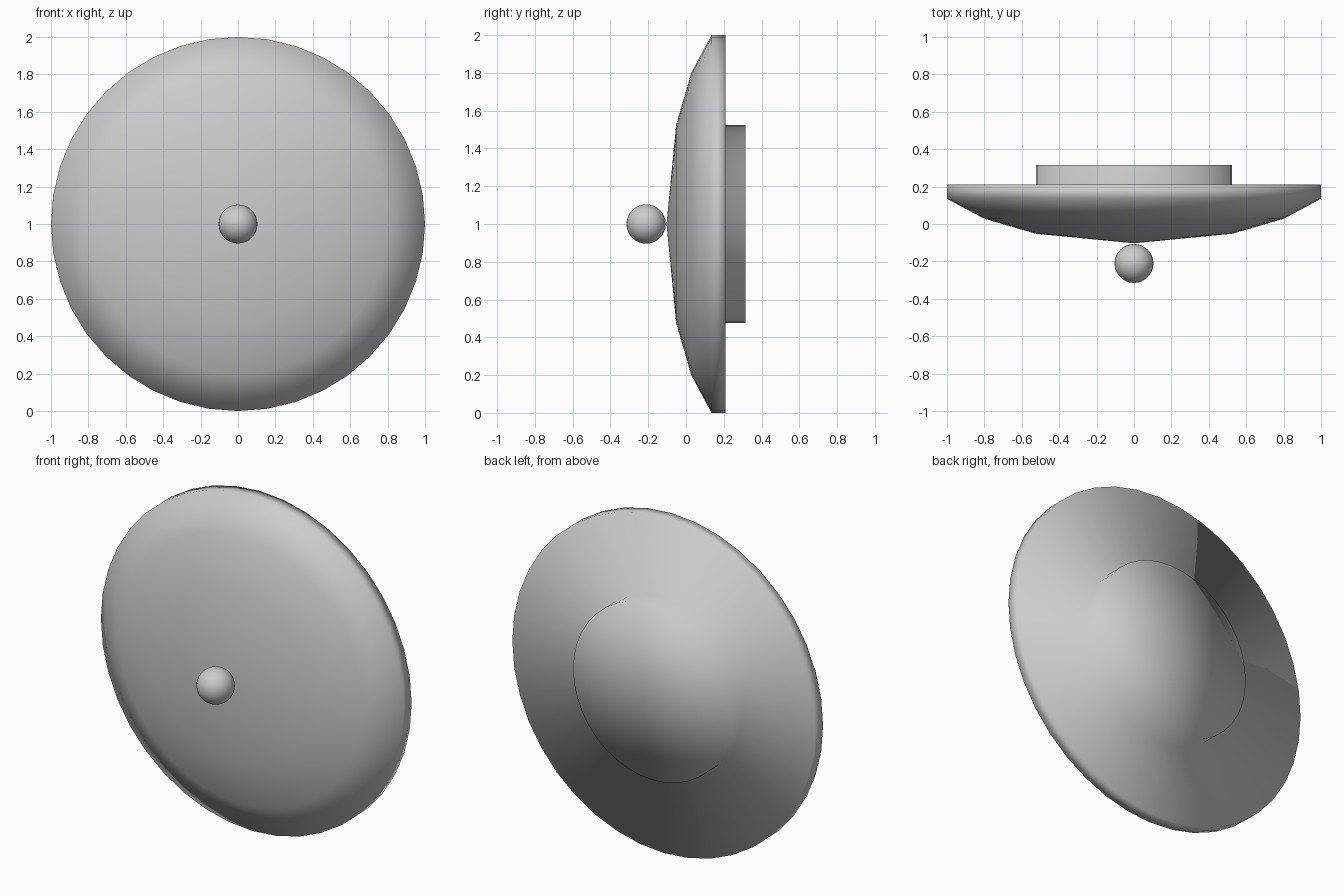
import bpy, bmesh, math

if "Cube" in bpy.data.objects:
    bpy.data.objects.remove(bpy.data.objects["Cube"])

SEGMENTS = 40
CENTRE_Z = 1.0


def revolve(name, profile):
    """Turn (radius, y) points around the y axis through the disc centre."""
    bm = bmesh.new()
    rings = []
    for r, y in profile:
        if r == 0:
            rings.append([bm.verts.new((0, y, CENTRE_Z))] * SEGMENTS)
        else:
            rings.append([bm.verts.new((r * math.cos(math.tau * i / SEGMENTS), y,
                                        CENTRE_Z + r * math.sin(math.tau * i / SEGMENTS)))
                          for i in range(SEGMENTS)])
    for a, b in zip(rings, rings[1:]):
        for i in range(SEGMENTS):
            j = (i + 1) % SEGMENTS
            bm.faces.new(dict.fromkeys((a[i], a[j], b[j], b[i])))
    bmesh.ops.recalc_face_normals(bm, faces=bm.faces)
    mesh = bpy.data.meshes.new(name)
    bm.to_mesh(mesh)
    bm.free()
    mesh.shade_smooth()
    obj = bpy.data.objects.new(name, mesh)
    bpy.context.collection.objects.link(obj)
    return obj


# domed disc with the round mount stepped out of its flat back
revolve("domed_disc", [(0, -0.103), (0.525, -0.052), (0.8, 0.028), (1.0, 0.135),
                       (1.0, 0.21), (0.525, 0.21), (0.525, 0.315), (0, 0.315)])

# small ball touching the front of the dome
bpy.ops.mesh.primitive_uv_sphere_add(segments=32, ring_count=16, radius=0.104,
                                     location=(0, -0.211, CENTRE_Z))
ball = bpy.context.object
ball.name = "front_ball"
ball.data.shade_smooth()
